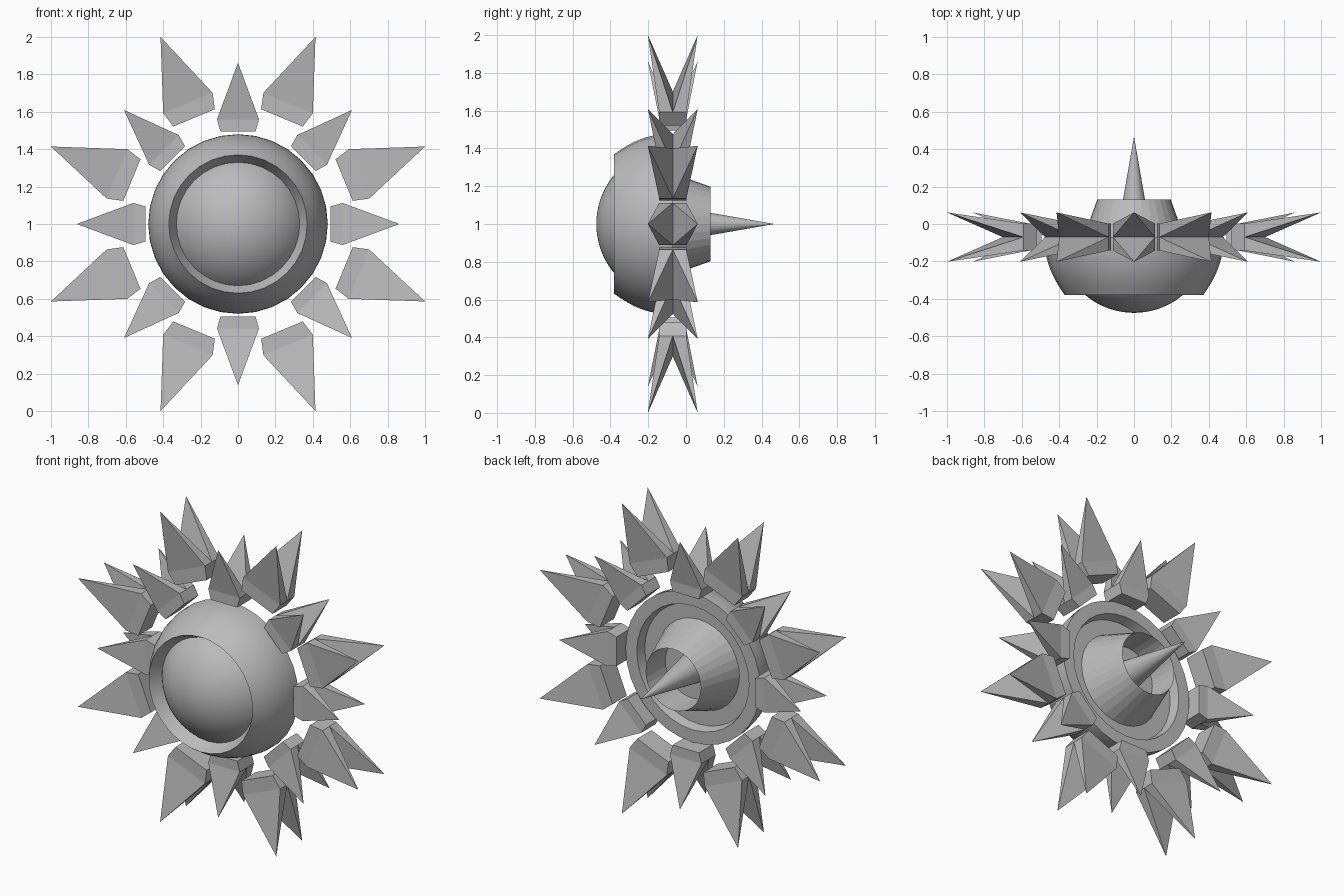
import bpy, bmesh, math

if "Cube" in bpy.data.objects:
    bpy.data.objects.remove(bpy.data.objects["Cube"])

MID = -0.07   # plane the spikes are mirrored about
CZ = 1.0      # height of the centre

grey = bpy.data.materials.new("plain_grey")
grey.diffuse_color = (0.5, 0.5, 0.5, 1)
grey.use_nodes = True
grey.node_tree.nodes["Principled BSDF"].inputs["Base Color"].default_value = grey.diffuse_color


def finish(bm, name, smooth=None):
    me = bpy.data.meshes.new(name)
    bm.to_mesh(me)
    bm.free()
    me.materials.append(grey)
    ob = bpy.data.objects.new(name, me)
    bpy.context.collection.objects.link(ob)
    if smooth:
        bpy.ops.object.select_all(action='DESELECT')
        ob.select_set(True)
        bpy.context.view_layer.objects.active = ob
        bpy.ops.object.shade_smooth_by_angle(angle=math.radians(smooth))
    return ob


def revolve(name, profile, seg=32, smooth=None):
    """Spin (radius, y) points, listed front to back, about the y axis."""
    bm = bmesh.new()
    rings = []
    for r, y in profile:
        rings.append([bm.verts.new((r * math.cos(math.tau * j / seg), y,
                                    CZ + r * math.sin(math.tau * j / seg)))
                      for j in range(seg)])
    for a, b in zip(rings, rings[1:]):
        for j in range(seg):
            k = (j + 1) % seg
            bm.faces.new((a[j], b[j], b[k], a[k]))
    bmesh.ops.remove_doubles(bm, verts=bm.verts, dist=1e-5)
    return finish(bm, name, smooth)


def arc(radius, a0, a1, n):
    """Arc on a sphere round (0, MID); angle measured from the front pole."""
    out = []
    for i in range(n + 1):
        a = math.radians(a0 + (a1 - a0) * i / n)
        out.append((radius * math.sin(a), MID - radius * math.cos(a)))
    return out


def spike(name, angle, r0, r1, tip, w0, w1):
    """Flared block ending in two points, one forward and one backward."""
    bm = bmesh.new()
    ca, sa = math.cos(angle), math.sin(angle)

    def v(r, t, y):
        return bm.verts.new((r * ca - t * sa, MID + y, CZ + r * sa + t * ca))

    m = [v(r0, -w0, 0), v(r0, w0, 0), v(r1, w1, 0), v(r1, -w1, 0)]
    for s in (-1, 1):
        d = 0.072 * s
        f = [v(r0, -w0, d), v(r0, w0, d), v(r1, w1, d), v(r1, -w1, d)]
        p = v(tip, 0, 0.132 * s)
        bm.faces.new(f)
        for i, j in ((0, 1), (1, 2), (3, 0)):
            bm.faces.new((m[i], m[j], f[j], f[i]))
        for a, b in ((f[2], f[3]), (m[2], f[2]), (f[3], m[3]), (m[3], m[2])):
            bm.faces.new((a, b, p))
    bmesh.ops.recalc_face_normals(bm, faces=bm.faces)
    return finish(bm, name)


# Front dome, set into the shell
revolve("front_dome", arc(0.405, 0, 56, 12), 32, 40)

# Shell: recessed front lip, ball surface, flat back ring and groove
revolve("shell", [(0.33, -0.305), (0.37, -0.38)] + arc(0.48, 50.4, 90, 8)[1:]
        + [(0.40, MID), (0.385, -0.13), (0.28, -0.13)], 32, 25)

# Back hub with a round hollow, and the needle standing in it
revolve("back_hub", [(0.29, -0.13), (0.197, 0.13), (0.19, -0.06), (0, -0.06)])
revolve("back_needle", [(0.092, -0.06), (0, 0.468)])

# Ring of spikes: eight short on the main directions, eight long between
for i in range(8):
    a = i * math.pi / 4
    spike(f"short_spike_{i + 1}", a, 0.495, 0.56, 0.862, 0.094, 0.112)
    spike(f"long_spike_{i + 1}", a + math.pi / 8, 0.614, 0.70, 1.0824, 0.12, 0.143)
